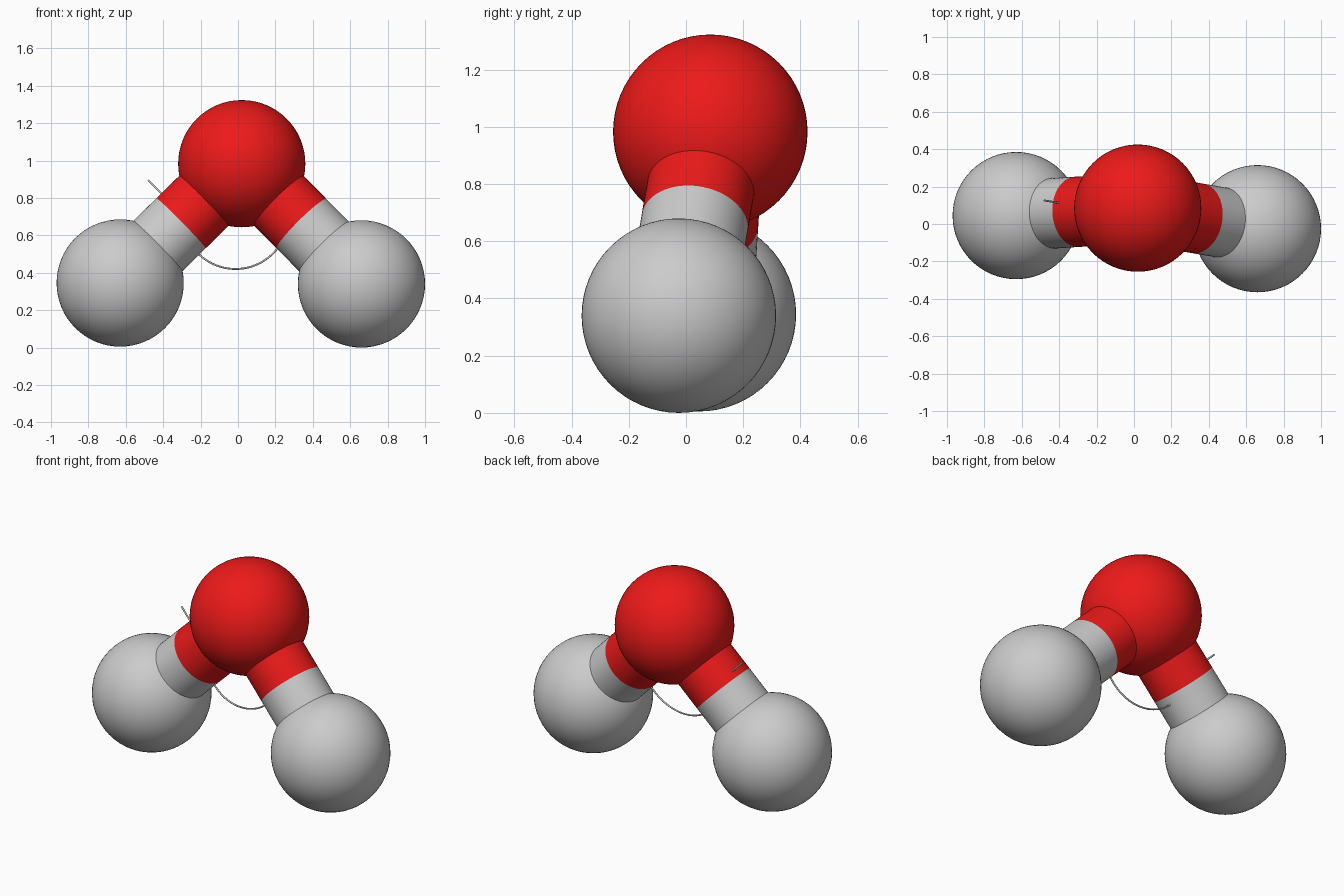
import bpy, math
from mathutils import Vector

if "Cube" in bpy.data.objects:
    bpy.data.objects.remove(bpy.data.objects["Cube"])

red = bpy.data.materials.new("red")
red.diffuse_color = (0.85, 0.01, 0.01, 1)
red.use_nodes = True
red.node_tree.nodes["Principled BSDF"].inputs["Base Color"].default_value = red.diffuse_color

R_ATOM, R_BOND = 0.34, 0.188
OXYGEN = Vector((0.02, 0.085, 0.983))
HYDROGENS = {"left": Vector((-0.63, 0.045, 0.345)),
             "right": Vector((0.66, -0.025, 0.34))}


def finish(name, mat=None):
    ob = bpy.context.object
    ob.name = name
    bpy.ops.object.shade_smooth_by_angle(angle=math.radians(35))
    if mat:
        ob.data.materials.append(mat)
    return ob


def ball(name, centre, mat=None):
    bpy.ops.mesh.primitive_uv_sphere_add(segments=64, ring_count=32, radius=R_ATOM, location=centre)
    return finish(name, mat)


def rod(name, a, b, mat=None):
    d = b - a
    bpy.ops.mesh.primitive_cylinder_add(vertices=64, radius=R_BOND, depth=d.length, location=(a + b) / 2)
    bpy.context.object.rotation_euler = d.to_track_quat('Z', 'Y').to_euler()
    return finish(name, mat)


def plane_y(x, z):
    # depth of the slightly tilted plane that holds the thin marks
    return 0.035 - 0.054 * x + 0.12 * (z - 0.35)


def wire(name, points):
    cu = bpy.data.curves.new(name, 'CURVE')
    cu.dimensions = '3D'
    cu.bevel_depth = 0.005
    cu.bevel_resolution = 2
    cu.use_fill_caps = True
    sp = cu.splines.new('POLY')
    sp.points.add(len(points) - 1)
    for p, (x, z) in zip(sp.points, points):
        p.co = (x, plane_y(x, z), z, 1)
    bpy.context.collection.objects.link(bpy.data.objects.new(name, cu))


# Atoms and two-tone bonds
ball("oxygen_atom", OXYGEN, red)
for side, h in HYDROGENS.items():
    ball(side + "_hydrogen_atom", h)
    d = (h - OXYGEN).normalized()
    mid = (OXYGEN + h) / 2
    rod(side + "_bond_red_half", OXYGEN + d * 0.2, mid, red)
    rod(side + "_bond_grey_half", mid, h - d * 0.2)

# Angle arc between the bonds
cx, cz, r = -0.013, 0.703, 0.283
wire("angle_arc", [(cx + r * math.cos(math.radians(a)), cz + r * math.sin(math.radians(a)))
                   for a in range(212, 329, 4)])

# Short leader line touching the left bond
wire("leader_line", [(-0.48, 0.895), (-0.39, 0.805)])
